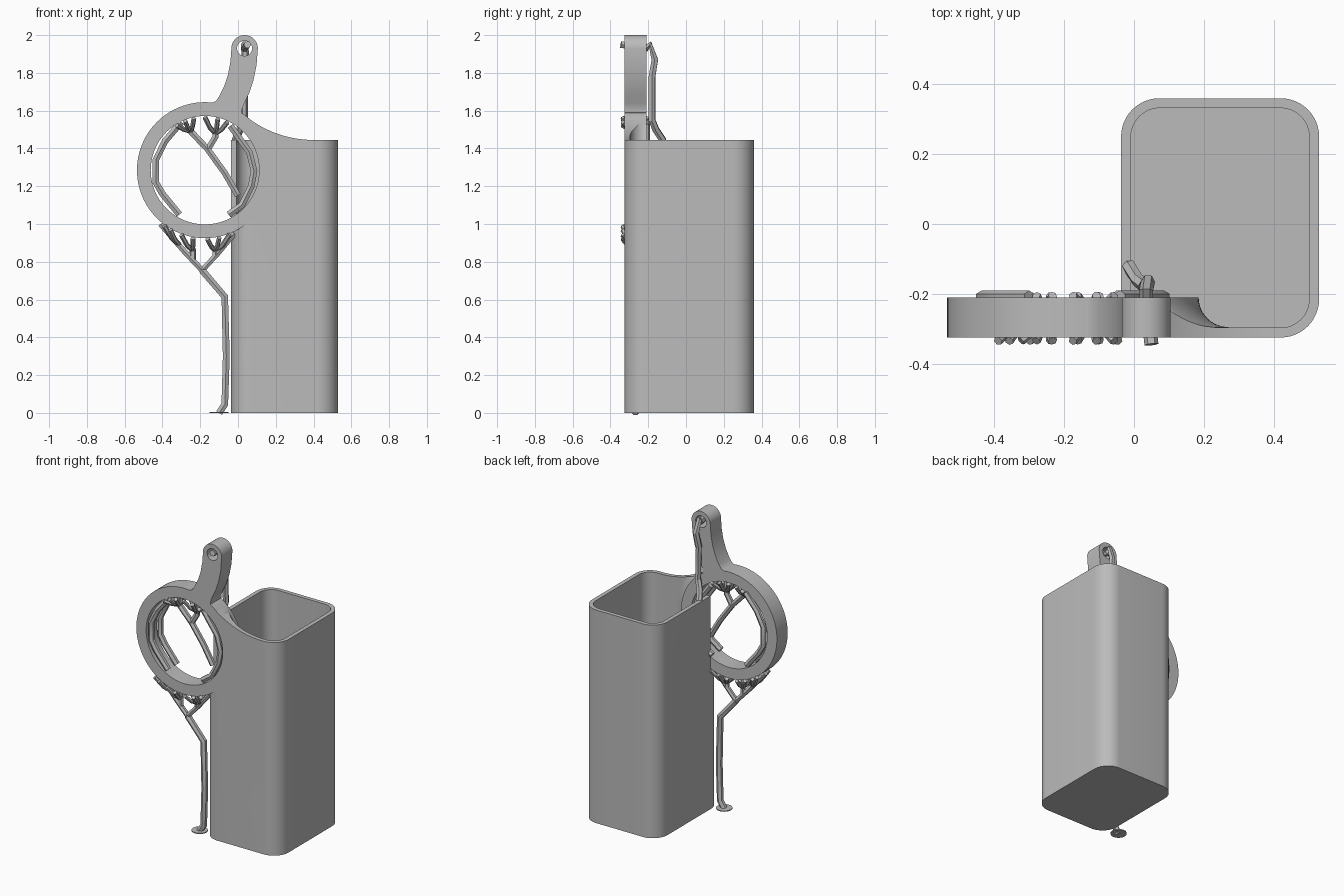
import bpy, bmesh
from math import sin, cos, pi, radians, sqrt

if "Cube" in bpy.data.objects:
    bpy.data.objects.remove(bpy.data.objects["Cube"])

grey = bpy.data.materials.new("plain_grey")
grey.use_nodes = True
grey.diffuse_color = (0.5, 0.5, 0.5, 1)
grey.node_tree.nodes["Principled BSDF"].inputs["Base Color"].default_value = (0.5, 0.5, 0.5, 1)

CX, CZ = -0.175, 1.285          # ring centre
R_OUT, R_IN = 0.36, 0.287
FRONT, BACK = -0.325, -0.21     # ring depth
MID = (FRONT + BACK) / 2
WALL = 0.028


def finish(bm, name):
    bmesh.ops.recalc_face_normals(bm, faces=bm.faces)
    me = bpy.data.meshes.new(name)
    bm.to_mesh(me)
    bm.free()
    me.materials.append(grey)
    ob = bpy.data.objects.new(name, me)
    bpy.context.collection.objects.link(ob)
    return ob


def prism(name, outline, a, b, axis="y"):
    """Extrude a 2D outline along y (outline is x, z) or z (outline is x, y)."""
    bm = bmesh.new()
    place = (lambda p, h: (p[0], h, p[1])) if axis == "y" else (lambda p, h: (p[0], p[1], h))
    lo = [bm.verts.new(place(p, a)) for p in outline]
    hi = [bm.verts.new(place(p, b)) for p in outline]
    bm.faces.new(lo)
    bm.faces.new(hi)
    n = len(outline)
    for i in range(n):
        j = (i + 1) % n
        bm.faces.new((lo[i], lo[j], hi[j], hi[i]))
    return finish(bm, name)


def circle(cx, cz, r, n=96):
    return [(cx + r * cos(2 * pi * i / n), cz + r * sin(2 * pi * i / n)) for i in range(n)]


def rounded_rect(x0, x1, y0, y1, r, n=12):
    pts = []
    corners = [(x1 - r, y1 - r), (x0 + r, y1 - r), (x0 + r, y0 + r), (x1 - r, y0 + r)]
    for k, (cx, cy) in enumerate(corners):
        for i in range(n + 1):
            t = (k + i / n) * pi / 2
            pts.append((cx + r * cos(t), cy + r * sin(t)))
    return pts


def combine(ob, other, op):
    m = ob.modifiers.new(op, "BOOLEAN")
    m.operation, m.object, m.solver = op, other, "EXACT"
    bpy.context.view_layer.objects.active = ob
    bpy.ops.object.modifier_apply(modifier=m.name)
    bpy.data.objects.remove(other)


def smooth(ob):
    bpy.ops.object.select_all(action="DESELECT")
    ob.select_set(True)
    bpy.context.view_layer.objects.active = ob
    bpy.ops.object.shade_smooth_by_angle(angle=radians(30))


# Open container
X0, X1, Y0, Y1, TOP = -0.037, 0.53, FRONT, 0.36, 1.445
outer = rounded_rect(X0, X1, Y0, Y1, 0.11)
inner = rounded_rect(X0 + WALL, X1 - WALL, Y0 + WALL, Y1 - WALL, 0.083)
body = prism("container_with_ring", outer, 0, TOP, "z")
combine(body, prism("cavity", inner, 0.03, 2, "z"), "DIFFERENCE")

# Sweeping front panel that rises to the ring
SW = 0.574
sweep = [(x, TOP + SW - sqrt(SW ** 2 - (0.4 - x) ** 2)) for x in [0.4 - 0.37 * i / 20 for i in range(21)]]
panel = [(0.08, 1.40), (0.4, 1.40)] + sweep + [(0.0, 1.55), (0.0, 1.46)]
combine(body, prism("panel", panel, FRONT, FRONT + WALL), "UNION")

# Concave fillet between ring and inside of the front wall
F = 0.085
profile = [(0.33, BACK)]
profile += [(R_OUT + F - F * cos(t), BACK - F * sin(t)) for t in [i * pi / 20 for i in range(11)]]
profile += [(R_OUT + F, -0.31), (0.33, -0.31)]
bm = bmesh.new()
rings = []
for i in range(96):
    a = 2 * pi * i / 96
    rings.append([bm.verts.new((CX + r * cos(a), y, CZ + r * sin(a))) for r, y in profile])
for i in range(96):
    p, q = rings[i], rings[(i + 1) % 96]
    for k in range(len(profile)):
        m = (k + 1) % len(profile)
        bm.faces.new((p[k], p[m], q[m], q[k]))
fillet = finish(bm, "fillet")
clip = [(-0.03, 0.8), (0.6, 0.8), (0.6, TOP)] + sweep + [(-0.03, 1.58)]
combine(fillet, prism("clip", clip, -0.4, -0.1), "INTERSECT")
combine(fillet, prism("clip_box", outer, 0.5, 2, "z"), "INTERSECT")
combine(body, fillet, "UNION")

# Ring and curved hanging arm
combine(body, prism("ring", circle(CX, CZ, R_OUT), FRONT, BACK), "UNION")
EX, EZ, ER = 0.035, 1.93, 0.07
arm = [(0.0, 1.56), (0.022, 1.59), (0.022, 1.61), (0.034, 1.64), (0.06, 1.695), (0.082, 1.76), (0.098, 1.84)]
arm += [(EX + ER * cos(t), EZ + ER * sin(t)) for t in [i * pi / 24 for i in range(25)]]
arm += [(-0.04, 1.86), (-0.053, 1.79), (-0.073, 1.73), (-0.1, 1.675), (-0.118, 1.65), (-0.135, 1.642), (-0.13, 1.6)]
combine(body, prism("arm", arm, FRONT, BACK), "UNION")

# Holes through ring and arm
combine(body, prism("ring_hole", circle(CX, CZ, R_IN), -0.5, BACK + 0.002), "DIFFERENCE")
combine(body, prism("arm_hole", circle(EX, EZ, 0.04, 32), -0.5, 0), "DIFFERENCE")
smooth(body)


# Branching struts
def struts(name, paths, radius):
    cu = bpy.data.curves.new(name, "CURVE")
    cu.dimensions = "3D"
    cu.bevel_depth, cu.bevel_resolution, cu.use_fill_caps = radius, 1, True
    for path in paths:
        sp = cu.splines.new("POLY")
        sp.points.add(len(path) - 1)
        for pt, co in zip(sp.points, path):
            pt.co = (*co, 1)
    cu.materials.append(grey)
    ob = bpy.data.objects.new(name, cu)
    bpy.context.collection.objects.link(ob)
    bpy.ops.object.select_all(action="DESELECT")
    ob.select_set(True)
    bpy.context.view_layer.objects.active = ob
    bpy.ops.object.convert(target="MESH")
    smooth(ob)
    return ob


def flat(points, y=MID):
    return [(x, y, z) for x, z in points]


def fan(node, angles, r):
    """Short twigs from a node to tips on a circle, at front, middle and back."""
    paths = []
    for a in angles:
        tx, tz = CX + r * cos(radians(a)), CZ + r * sin(radians(a))
        for y in (FRONT - 0.01, MID, BACK + 0.005):
            bend = ((node[0] + tx) / 2, (MID + y) / 2, (node[1] * 2 + tz) / 3)
            paths.append([(node[0], MID, node[1]), bend, (tx, y, tz)])
    return paths


struts("lower_trunk", [
    flat([(-0.1, 0), (-0.07, 0.045), (-0.062, 0.3), (-0.07, 0.615), (-0.19, 0.755)])], 0.021)
struts("lower_branches", [
    flat([(-0.19, 0.755), (-0.28, 0.85), (-0.41, 1.0)]),
    flat([(-0.24, 0.81), (-0.24, 0.87)]),
    flat([(-0.19, 0.755), (-0.12, 0.83), (-0.12, 0.87)]),
    flat([(-0.12, 0.83), (-0.02, 0.95)])], 0.017)
struts("lower_twigs", fan((-0.31, 0.89), (234, 240), 0.365) + fan((-0.24, 0.86), (250, 260), 0.365)
       + fan((-0.12, 0.86), (272, 282, 291), 0.365), 0.013)

# Struts inside the ring
struts("inner_trunk", [
    flat([(0.0, 1.15), (-0.07, 1.27), (-0.16, 1.395), (-0.25, 1.49)]),
    flat([(-0.16, 1.395), (-0.12, 1.46), (-0.12, 1.5)])], 0.019)
struts("inner_side_struts", [
    flat([(-0.31, 1.05), (-0.4, 1.16), (-0.435, 1.22), (-0.435, 1.34), (-0.385, 1.44), (-0.3, 1.54)], y)
    for y in (BACK, FRONT + 0.02)] + [
    flat([(-0.05, 1.05), (0.02, 1.1), (0.07, 1.2), (0.085, 1.28), (0.06, 1.38), (-0.04, 1.52)], y)
    for y in (BACK, FRONT + 0.02)], 0.02)
struts("inner_twigs", fan((-0.25, 1.49), (102, 112, 122), 0.28) + fan((-0.12, 1.48), (65, 76, 90), 0.28), 0.013)

# Strut behind the arm, passing through its hole
struts("arm_strut", [[(0.05, -0.345, 1.95), (0.035, BACK, 1.93), (0.035, -0.19, 1.95), (0.04, -0.165, 1.87),
                      (0.03, -0.18, 1.78), (0.035, -0.18, 1.55), (0.01, -0.16, 1.5), (-0.015, -0.12, 1.44)]], 0.02)

# Foot pad
smooth(prism("foot_pad", [(x, y) for x, y in circle(-0.1, MID, 0.05, 24)], 0, 0.006, "z"))
